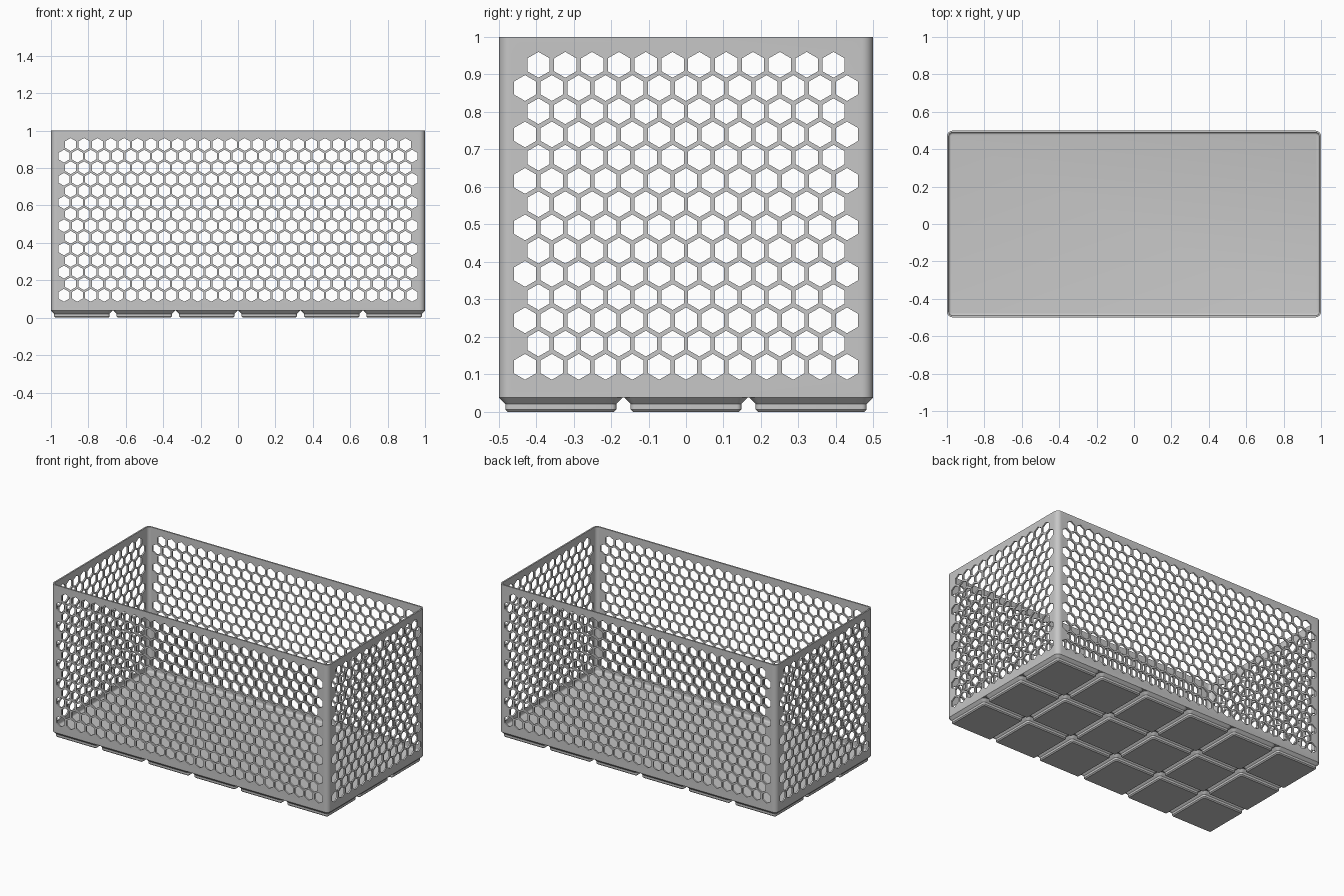
import bpy, bmesh, math

if "Cube" in bpy.data.objects:
    bpy.data.objects.remove(bpy.data.objects["Cube"])

MM = 2 / 251.5                 # one millimetre in scene units
CELL = 42 * MM                 # spacing of the base feet
HX, HY, TOP = 1.0, 62.75 * MM, 1.0
BASE, FLOOR = 4.75 * MM, 7 * MM
WALL, FILLET = 1.2 * MM, 1.5 * MM
PITCH, HOLE = 9 * MM, 7.5 * MM

grey = bpy.data.materials.new("plain grey")
grey.use_nodes = True
colour = (0.57, 0.57, 0.57, 1)
grey.diffuse_color = colour
grey.node_tree.nodes["Principled BSDF"].inputs["Base Color"].default_value = colour


def rounded_rect(hx, hy, r, steps=6):
    """Outline points of a rounded rectangle, anticlockwise."""
    pts = []
    for q, (sx, sy) in enumerate([(1, 1), (-1, 1), (-1, -1), (1, -1)]):
        for i in range(steps + 1):
            a = math.pi / 2 * (q + i / steps)
            pts.append((sx * (hx - r) + r * math.cos(a), sy * (hy - r) + r * math.sin(a)))
    return pts


def loft(bm, hx, hy, r, levels, cx=0, cy=0):
    """Skin rounded rectangles through (inset, height) levels and cap both ends."""
    rings = []
    for inset, z in levels:
        outline = rounded_rect(hx - inset, hy - inset, r - inset)
        rings.append([bm.verts.new((cx + x, cy + y, z)) for x, y in outline])
    n = len(rings[0])
    for a, b in zip(rings, rings[1:]):
        for i in range(n):
            j = (i + 1) % n
            bm.faces.new((a[i], a[j], b[j], b[i]))
    bm.faces.new(rings[0][::-1])
    bm.faces.new(rings[-1])


def make_object(name, bm):
    bmesh.ops.recalc_face_normals(bm, faces=bm.faces)
    mesh = bpy.data.meshes.new(name)
    bm.to_mesh(mesh)
    bm.free()
    mesh.materials.append(grey)
    obj = bpy.data.objects.new(name, mesh)
    bpy.context.collection.objects.link(obj)
    return obj


def hole_cutter(name, wide_count, along_y):
    """Staggered rows of hexagonal prisms running through two opposite walls."""
    bm = bmesh.new()
    reach = 1.2
    for row in range(14):
        z = 0.12 + row * PITCH * math.sqrt(3) / 2
        count = wide_count - row % 2
        for k in range(count):
            u = (k - (count - 1) / 2) * PITCH
            ends = []
            for d in (-reach, reach):
                ring = []
                for s in range(6):
                    a = math.pi / 6 + s * math.pi / 3
                    p = u + HOLE / math.sqrt(3) * math.cos(a)
                    h = z + HOLE / math.sqrt(3) * math.sin(a)
                    ring.append(bm.verts.new((p, d, h) if along_y else (d, p, h)))
                ends.append(ring)
            a, b = ends
            for s in range(6):
                t = (s + 1) % 6
                bm.faces.new((a[s], a[t], b[t], b[s]))
            bm.faces.new(a[::-1])
            bm.faces.new(b)
    cutter = make_object(name, bm)
    cutter.hide_render = True
    return cutter


# Open box with thin walls and a small fillet around the floor
bm = bmesh.new()
levels = [(0, BASE), (0, TOP), (WALL, TOP)]
for i in range(5):
    a = math.pi / 2 * i / 4
    levels.append((WALL + FILLET * (1 - math.cos(a)), FLOOR + FILLET * (1 - math.sin(a))))
loft(bm, HX, HY, 3.75 * MM, levels)
box = make_object("bin_body", bm)

# Honeycomb holes through the walls
for name, count, along_y in (("front_back_cutter", 27, True), ("side_cutter", 13, False)):
    cutter = hole_cutter(name, count, along_y)
    mod = box.modifiers.new(name, "BOOLEAN")
    mod.operation = "DIFFERENCE"
    mod.solver = "EXACT"
    mod.object = cutter
    bpy.context.view_layer.objects.active = box
    bpy.ops.object.modifier_apply(modifier=name)
    bpy.data.objects.remove(cutter)

# Stepped feet, six by three
bm = bmesh.new()
steps = [(2.95 * MM, 0), (2.15 * MM, 0.8 * MM), (2.15 * MM, 2.6 * MM), (0, BASE)]
for col in range(6):
    for row in range(3):
        loft(bm, 20.75 * MM, 20.75 * MM, 3.75 * MM, steps,
             (col - 2.5) * CELL, (row - 1) * CELL)
feet = make_object("base_feet", bm)

# Smooth the rounded corners, keep the edges sharp
bpy.ops.object.select_all(action="DESELECT")
for obj in (box, feet):
    obj.select_set(True)
bpy.context.view_layer.objects.active = box
bpy.ops.object.shade_smooth_by_angle(angle=math.radians(30))
